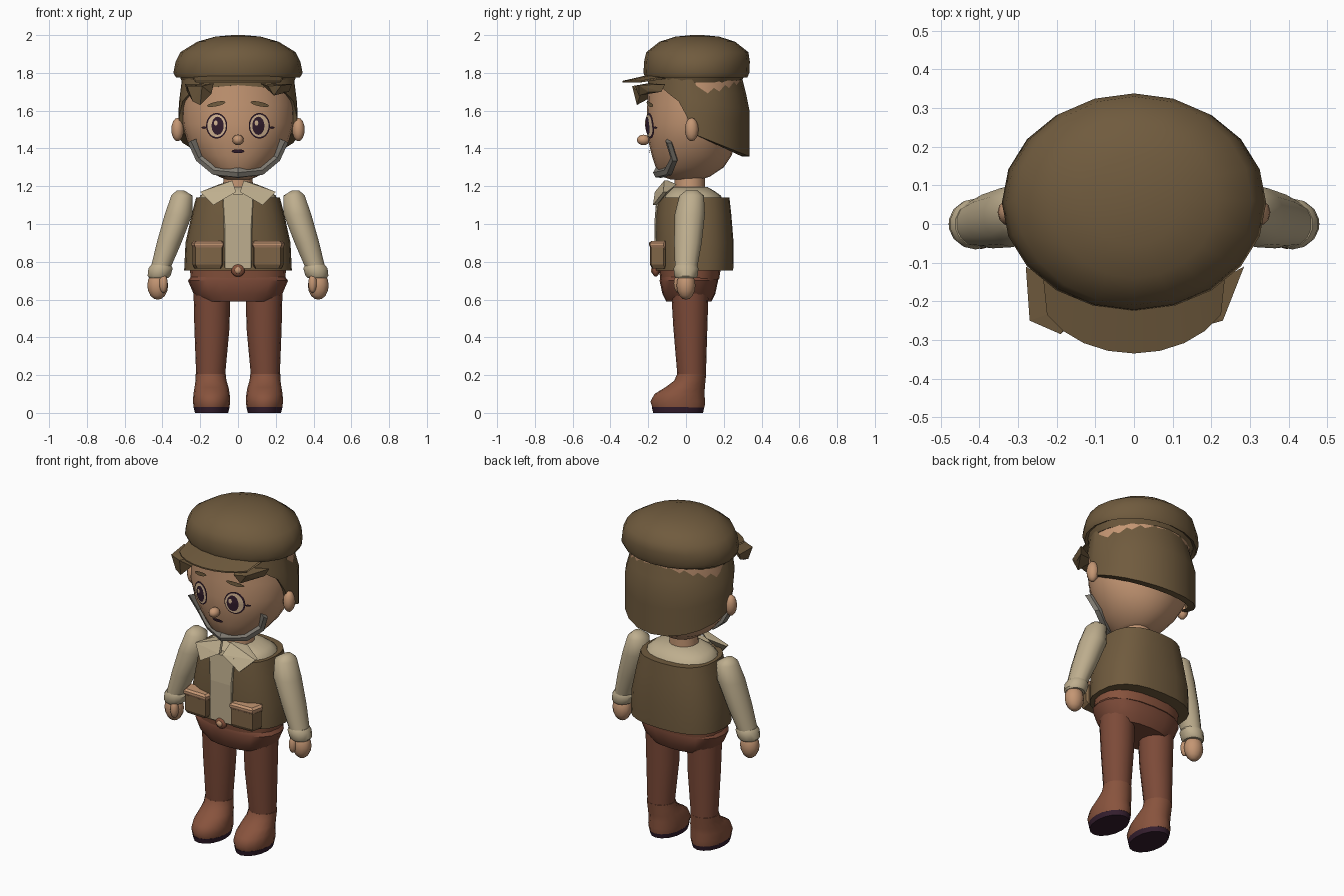
import bpy, bmesh, math
from mathutils import Vector

if "Cube" in bpy.data.objects:
    bpy.data.objects.remove(bpy.data.objects["Cube"])


def colour(name, r, g, b):
    m = bpy.data.materials.new(name)
    lin = lambda c: ((c / 255 + 0.055) / 1.055) ** 2.4
    m.diffuse_color = (lin(r), lin(g), lin(b), 1)
    m.use_nodes = True
    m.node_tree.nodes["Principled BSDF"].inputs["Base Color"].default_value = m.diffuse_color
    return m


SKIN = colour("skin", 196, 150, 115)
BROWN = colour("brown_cloth", 112, 91, 62)
SHIRT = colour("cream_shirt", 190, 174, 142)
TROUSER = colour("rust_trousers", 124, 74, 56)
BOOT = colour("boot_leather", 136, 83, 61)
DARK = colour("dark_plum", 52, 30, 46)
GREY = colour("grey_beard", 128, 123, 114)
POCKET = colour("pocket_tan", 126, 100, 70)
EYE = colour("eye_cream", 214, 184, 150)


def finish(name, bm, mat, angle=40):
    bmesh.ops.recalc_face_normals(bm, faces=bm.faces)
    me = bpy.data.meshes.new(name)
    bm.to_mesh(me)
    bm.free()
    me.materials.append(mat)
    ob = bpy.data.objects.new(name, me)
    bpy.context.collection.objects.link(ob)
    bpy.ops.object.select_all(action='DESELECT')
    ob.select_set(True)
    bpy.context.view_layer.objects.active = ob
    if angle:
        bpy.ops.object.shade_smooth_by_angle(angle=math.radians(angle))
    return ob


def skin_rows(bm, rows, closed=True, caps=True):
    vs = [[bm.verts.new(p) for p in row] for row in rows]
    n = len(rows[0])
    for a, b in zip(vs, vs[1:]):
        for i in range(n if closed else n - 1):
            j = (i + 1) % n
            bm.faces.new((a[i], a[j], b[j], b[i]))
    if caps:
        bm.faces.new(vs[0])
        bm.faces.new(vs[-1])


def loft(name, rings, mat, n=16, power=2.0, side=1, angle=40):
    """Rings are (z, centre x, centre y, radius x, radius y)."""
    rows = []
    for z, cx, cy, rx, ry in rings:
        row = []
        for i in range(n):
            a = 2 * math.pi * i / n
            s, c = math.sin(a), math.cos(a)
            e = 2 / power
            row.append((side * (cx + rx * math.copysign(abs(s) ** e, s)),
                        cy - ry * math.copysign(abs(c) ** e, c), z))
        rows.append(row)
    bm = bmesh.new()
    skin_rows(bm, rows)
    return finish(name, bm, mat, angle)


def ball(name, pos, size, mat):
    bm = bmesh.new()
    bmesh.ops.create_uvsphere(bm, u_segments=12, v_segments=8, radius=1)
    for v in bm.verts:
        v.co = Vector(pos) + Vector(v.co[i] * size[i] for i in range(3))
    return finish(name, bm, mat, 60)


def hull(name, pts, mat):
    bm = bmesh.new()
    for p in pts:
        bm.verts.new(p)
    bmesh.ops.convex_hull(bm, input=bm.verts)
    return finish(name, bm, mat, 0)


# Head and neck
HEAD = [(1.235, 0, 0, .06, .08), (1.25, 0, .0, .1, .125), (1.30, 0, .02, .17, .18),
        (1.36, 0, .03, .22, .21), (1.44, 0, .035, .27, .235), (1.53, 0, .04, .295, .25),
        (1.63, 0, .05, .3, .255), (1.76, 0, .05, .29, .25)]
loft("head", HEAD, SKIN, 24, angle=60)
loft("neck", [(1.14, 0, .02, .085, .08), (1.26, 0, .02, .075, .08)], SKIN)


def face_y(x, z):
    for a, b in zip(HEAD, HEAD[1:]):
        if z <= b[0]:
            t = (z - a[0]) / (b[0] - a[0])
            cy, rx, ry = (a[k] + t * (b[k] - a[k]) for k in (2, 3, 4))
            return cy - ry * math.sqrt(max(0, 1 - (x / rx) ** 2))


def disc(name, x, z, rx, rz, off, mat, n=20, tilt=0.0):
    """Thin painted oval lying on the face."""
    bm = bmesh.new()
    place = lambda px, pz: bm.verts.new((px, face_y(px, pz) - off, pz))
    mid, rim = place(x, z), []
    for i in range(n):
        a = 2 * math.pi * i / n
        dx, dz = rx * math.cos(a), rz * math.sin(a)
        rim.append(place(x + dx, z + dz + tilt * dx))
    for i in range(n):
        bm.faces.new((mid, rim[i], rim[(i + 1) % n]))
    bmesh.ops.recalc_face_normals(bm, faces=bm.faces)
    if mid.normal.y > 0 or bm.faces[:][0].normal.y > 0:
        bmesh.ops.reverse_faces(bm, faces=bm.faces)
    me = bpy.data.meshes.new(name)
    bm.to_mesh(me)
    bm.free()
    me.materials.append(mat)
    bpy.context.collection.objects.link(bpy.data.objects.new(name, me))


# Face details
ball("nose", (0, -.225, 1.445), (.03, .035, .028), SKIN)
disc("mouth", 0, 1.385, .034, .01, .008, DARK)
for s, tag in ((-1, "right"), (1, "left")):
    ball("ear_" + tag, (s * .32, .03, 1.5), (.033, .036, .062), SKIN)
    disc("eye_outline_" + tag, s * .113, 1.52, .056, .068, .008, DARK)
    disc("eye_white_" + tag, s * .113, 1.52, .049, .06, .012, EYE)
    disc("iris_" + tag, s * .108, 1.52, .032, .048, .016, DARK)
    disc("pupil_glint_" + tag, s * .108 - .01, 1.535, .01, .014, .02, EYE, 10)
    disc("lash_" + tag, s * .18, 1.51, .015, .006, .008, DARK, 8)
    disc("eyebrow_" + tag, s * .115, 1.635, .05, .012, .01, BROWN, 12, -s * .2)

# Beard strip around the jaw
half = [(.235, 1.44), (.195, 1.35), (.12, 1.285)]
path = [(-x, z) for x, z in half] + [(0, 1.272)] + half[::-1]
rows = []
for i, (x, z) in enumerate(path):
    (x0, z0), (x1, z1) = path[max(i - 1, 0)], path[min(i + 1, len(path) - 1)]
    d = Vector((x1 - x0, 0, z1 - z0)).normalized()
    c = Vector((x, face_y(x, z) - .008, z))
    side = Vector((-d.z, 0, d.x)) * .028
    out = Vector((x * .6, -.2, 0)).normalized() * .026
    rows.append([c + side * u + out * v for u, v in
                 ((-1, -.6), (-.9, .5), (0, 1), (.9, .5), (1, -.6))])
bm = bmesh.new()
skin_rows(bm, rows)
finish("beard", bm, GREY, 35)

# Hair shell with a hairline that drops behind the ears
HAIRLINE = [(0, 1.735), (48, 1.715), (70, 1.65), (80, 1.57), (86, 1.48), (180, 1.36)]


def hairline(deg, y):
    if deg > 86:
        return 1.48 - .12 * (y - .03) / .3
    for (a, p), (b, q) in zip(HAIRLINE, HAIRLINE[1:]):
        if deg <= b:
            return p + (q - p) * (deg - a) / (b - a)


degs = [0, 16, 32, 48, 60, 70, 80, 86, 98, 112, 128, 144, 162]
degs = degs + [180] + [360 - d for d in degs[:0:-1]]
rows = []
for k in range(-1, 6):
    row = []
    for d in degs:
        a, ad = math.radians(d), min(d, 360 - d)
        ry = .265 if ad <= 90 else .285
        low = hairline(ad, .05 - ry * math.cos(a))
        z = low + (1.77 - low) * max(k, 0) / 5
        sc = 1 - .13 * max(0, (z - 1.62) / .15) if ad > 90 else 1 - .06 * max(0, (z - 1.62) / .15)
        sc *= .86 if k < 0 else 1
        row.append((.316 * sc * math.sin(a), .05 - ry * sc * math.cos(a), z))
    rows.append(row)
bm = bmesh.new()
skin_rows(bm, rows, caps=False)
finish("hair", bm, BROWN, 50)

# Fringe tufts under the cap
hull("fringe_right", [(-.28, -.11, 1.74), (-.27, -.25, 1.73), (-.19, -.285, 1.73), (-.13, -.2, 1.745),
                      (-.24, -.25, 1.65), (-.2, -.26, 1.63), (-.14, -.24, 1.69), (-.27, -.13, 1.70)], BROWN)
hull("fringe_left", [(.285, -.11, 1.74), (.23, -.25, 1.735), (.16, -.27, 1.73), (.12, -.2, 1.745),
                     (.19, -.25, 1.68), (.24, -.2, 1.70), (.27, -.13, 1.70)], BROWN)

# Flat cap
loft("cap", [(1.75, 0, .05, .295, .24), (1.785, 0, .055, .31, .255), (1.775, 0, .055, .328, .27),
             (1.80, 0, .055, .342, .28), (1.86, 0, .058, .33, .28), (1.91, 0, .06, .305, .27),
             (1.965, 0, .06, .215, .20), (1.992, 0, .06, .12, .115), (2.0, 0, .06, .03, .03)],
     BROWN, 20, angle=60)
rows = [[], [], [], []]
for i in range(9):
    t = math.radians(-60 + 15 * i)
    x0, y0 = .28 * math.sin(t), .055 - .25 * math.cos(t)
    x1, y1 = .26 * math.sin(t), -.335 + .2 * (1 - math.cos(t))
    for row, p in zip(rows, ((x0, y0, 1.79), (x1, y1, 1.758), (x1, y1, 1.75), (x0, y0, 1.775))):
        row.append(p)
bm = bmesh.new()
skin_rows(bm, rows, closed=False, caps=False)
finish("cap_brim", bm, BROWN, 30)

# Torso: shirt, vest and open front panel
loft("shirt_shoulders", [(1.10, 0, .035, .215, .17), (1.15, 0, .035, .20, .15), (1.175, 0, .03, .17, .12),
                         (1.195, 0, .025, .10, .09)], SHIRT, 20, 2.3)
loft("vest", [(.755, 0, .045, .285, .205), (.90, 0, .045, .278, .207), (1.05, 0, .04, .245, .20),
              (1.14, 0, .04, .222, .19)], BROWN, 24, 2.5)
hull("shirt_front", [(x * s, y, z) for s in (-1, 1) for x, z, y0 in
                     ((.07, .765, -.168), (.07, 1.0, -.168), (.08, 1.16, -.155))
                     for y in (y0, y0 + .05)], SHIRT)

for s, tag in ((-1, "right"), (1, "left")):
    # Collar flap
    flap = ((.03, -.115, 1.23), (.01, -.165, 1.17), (.13, -.175, 1.10), (.2, -.12, 1.17), (.10, -.07, 1.21))
    hull("collar_" + tag, [(s * x, y + d, z) for x, y, z in flap for d in (0, .02)], SHIRT)
    # Arm
    loft("sleeve_" + tag, [(1.178, .305, .03, .02, .03), (1.15, .297, .03, .058, .065),
                           (1.05, .315, .02, .075, .08), (.90, .365, .01, .067, .073),
                           (.76, .412, 0, .053, .058)], SHIRT, 14, side=s, angle=60)
    loft("cuff_" + tag, [(.715, .42, 0, .052, .055), (.725, .418, 0, .062, .062),
                         (.765, .41, 0, .066, .066), (.782, .408, 0, .055, .058)], SHIRT, 14, side=s)
    ball("hand_" + tag, (s * .425, 0, .675), (.055, .05, .076), SKIN)
    ball("thumb_" + tag, (s * .395, -.04, .685), (.023, .025, .05), SKIN)
    # Vest pocket
    for part, z0, z1, g, mat in (("pocket_", .765, .885, 0, POCKET), ("pocket_flap_", .868, .91, .006, SKIN)):
        pts = []
        for z, e in ((z0, .01), (z0 + .02, 0), (z1 - .01, 0), (z1, .012)):
            for x, y in ((.085 - g, -.19 - g), (.225 + g, -.185 - g), (.24 + g, -.12), (.075 - g, -.14)):
                pts.append((s * (x + (e if x < .15 else -e)), y + e, z))
        hull(part + tag, pts, mat)
    # Leg, boot and sole
    loft("leg_" + tag, [(.67, .138, .02, .098, .10), (.45, .138, .023, .093, .09),
                        (.19, .145, .03, .076, .075)], TROUSER, 16, side=s)
    loft("boot_" + tag, [(.028, .14, -.04, .094, .138), (.06, .14, -.043, .099, .145),
                         (.10, .14, -.035, .096, .132), (.135, .14, -.005, .09, .105),
                         (.17, .143, .02, .082, .083), (.205, .145, .03, .08, .077)],
         BOOT, 16, side=s, angle=50)
    loft("sole_" + tag, [(0, .14, -.042, .088, .132), (.03, .14, -.042, .095, .139)], DARK, 16, side=s)

# Hips, belt and buckle
loft("hips", [(.59, 0, .015, .19, .12), (.63, 0, .015, .235, .14), (.70, 0, .015, .265, .155),
              (.72, 0, .015, .25, .15)], TROUSER, 20, 2.4)
loft("belt", [(.705, 0, .02, .25, .155), (.77, 0, .02, .255, .165)], BOOT, 20, 2.4)
ball("buckle", (0, -.16, .755), (.036, .02, .034), BOOT)
ball("buckle_stud", (0, -.176, .755), (.018, .01, .018), SKIN)
